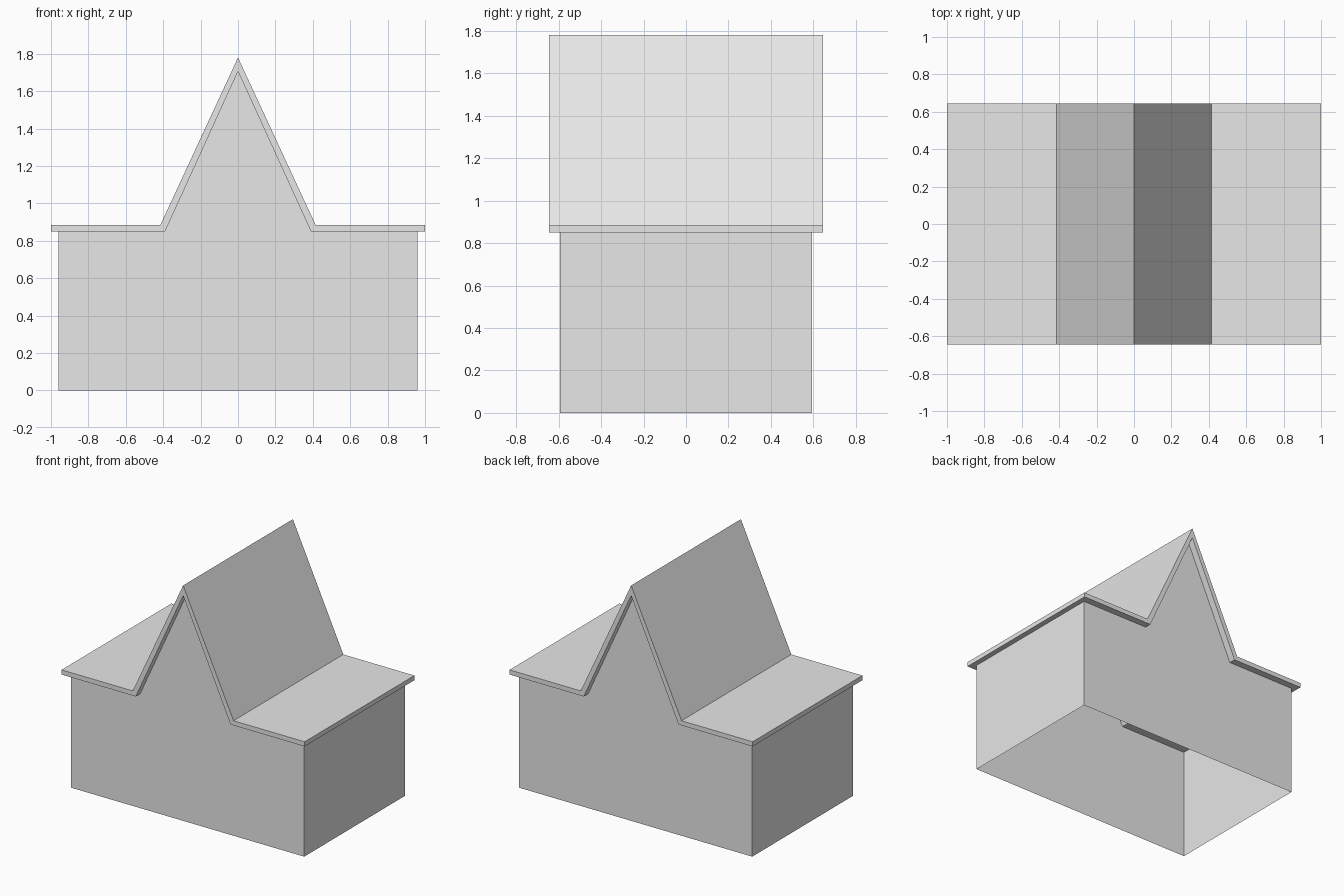
import bpy
import bmesh

cube = bpy.data.objects.get("Cube")
if cube:
    bpy.data.objects.remove(cube, do_unlink=True)

# Single plain grey
grey = bpy.data.materials.new("light grey")
grey.use_nodes = True
colour = (0.8, 0.8, 0.8, 1)
grey.diffuse_color = colour
grey.node_tree.nodes["Principled BSDF"].inputs["Base Color"].default_value = colour

EAVE = 0.85        # underside of the flat roof
PEAK = 1.705       # underside of the ridge
VALLEY = 0.39      # half width of the gable at the eave


def mirrored(half):
    """Complete a right-hand profile that ends on the centre line."""
    return half + [(-x, z) for x, z in reversed(half) if x > 0]


def extrude_profile(name, profile, depth, open_edges=()):
    """Sweep a closed x-z profile along y, leaving the chosen sides open."""
    bm = bmesh.new()
    front = [bm.verts.new((x, -depth, z)) for x, z in profile]
    back = [bm.verts.new((x, depth, z)) for x, z in profile]
    bm.faces.new(front)
    bm.faces.new(back[::-1])
    n = len(profile)
    for i in range(n):
        if i not in open_edges:
            j = (i + 1) % n
            bm.faces.new((front[j], front[i], back[i], back[j]))
    bmesh.ops.recalc_face_normals(bm, faces=bm.faces)
    mesh = bpy.data.meshes.new(name)
    bm.to_mesh(mesh)
    bm.free()
    mesh.materials.append(grey)
    obj = bpy.data.objects.new(name, mesh)
    bpy.context.collection.objects.link(obj)
    return obj


# Walls: thin shell with gabled ends, open underneath and beneath the roof
wall_profile = mirrored([(0.96, 0), (0.96, EAVE), (VALLEY, EAVE), (0, PEAK)])
extrude_profile("walls", wall_profile, 0.593, open_edges=(1, 2, 3, 4, 6))

# Roof: folded slab with a steep central ridge and flat wings
under = mirrored([(1, EAVE), (VALLEY, EAVE), (0, PEAK)])
upper = mirrored([(1, 0.885), (0.415, 0.885), (0, 1.78)])
extrude_profile("roof", under + upper[::-1], 0.645)
